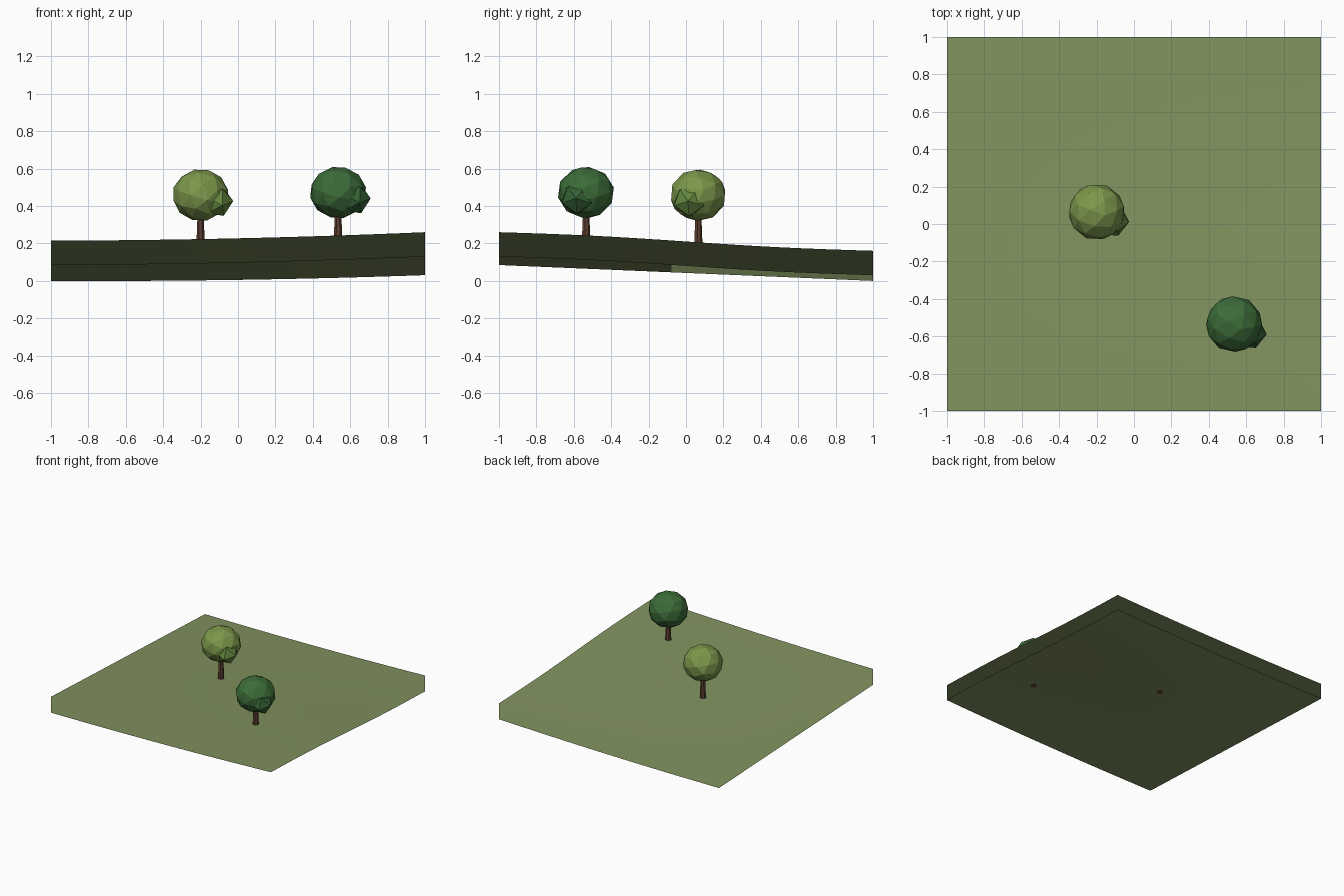
import bpy, bmesh, math
from mathutils import Vector

if "Cube" in bpy.data.objects:
    bpy.data.objects.remove(bpy.data.objects["Cube"])

SKIRT = 0.13


def material(name, rgb):
    m = bpy.data.materials.new(name)
    m.diffuse_color = (*rgb, 1)
    m.use_nodes = True
    m.node_tree.nodes["Principled BSDF"].inputs["Base Color"].default_value = m.diffuse_color
    return m


grass = material("grass", (0.22, 0.29, 0.115))
bark = material("bark", (0.11, 0.05, 0.03))
light_leaf = material("light_leaf", (0.20, 0.31, 0.07))
mid_leaf = material("mid_leaf", (0.13, 0.25, 0.05))
dark_leaf = material("dark_leaf", (0.045, 0.15, 0.04))
deep_leaf = material("deep_leaf", (0.035, 0.12, 0.035))


def height(x, y):
    # gently sloping ground with a slight dip and swell
    return (0.191 + 0.019 * x - 0.046 * y - 0.0037 * x * y
            - 0.010 * (1 - x * x) - 0.006 * math.sin(math.pi * y) * (x + 1) / 2)


def ground_normal(x, y, d=0.01):
    return Vector((height(x - d, y) - height(x + d, y),
                   height(x, y - d) - height(x, y + d), 2 * d)).normalized()


def finish(name, bm, mat):
    me = bpy.data.meshes.new(name)
    bm.to_mesh(me)
    bm.free()
    me.materials.append(mat)
    ob = bpy.data.objects.new(name, me)
    bpy.context.collection.objects.link(ob)
    return ob


# Ground: curved sheet with a skirt around its rim, open underneath
bm = bmesh.new()
bmesh.ops.create_grid(bm, x_segments=16, y_segments=16, size=1)
for v in bm.verts:
    v.co.z = height(v.co.x, v.co.y)
rim = [e for e in bm.edges if e.is_boundary]
ext = bmesh.ops.extrude_edge_only(bm, edges=rim)
for v in ext["geom"]:
    if isinstance(v, bmesh.types.BMVert):
        v.co.z -= SKIRT
bmesh.ops.recalc_face_normals(bm, faces=bm.faces)
if sum(f.normal.z for f in bm.faces) < 0:
    bmesh.ops.reverse_faces(bm, faces=bm.faces)
for f in bm.faces:
    f.smooth = True
ground = finish("ground", bm, grass)
# The skirt blends into the sheet by sharing its shading normals
ground.data.normals_split_custom_set_from_vertices(
    [ground_normal(v.co.x, v.co.y) for v in ground.data.vertices])


def leaf_ball(name, loc, radius, squash, detail, turn, mat):
    bm = bmesh.new()
    bmesh.ops.create_icosphere(bm, subdivisions=detail, radius=radius)
    ob = finish(name, bm, mat)
    ob.data.transform(turn)
    ob.location = loc
    ob.scale.z = squash


def tree(name, x, y, crown_z, turn, crown_mat, side_mat):
    from mathutils import Euler
    # Tapered trunk sunk slightly into the ground
    base = height(x, y) - 0.004
    top_z = crown_z - 0.08
    bm = bmesh.new()
    bmesh.ops.create_cone(bm, cap_ends=True, segments=7, radius1=0.024,
                          radius2=0.016, depth=top_z - base)
    finish(name + "_trunk", bm, bark).location = (x, y, (top_z + base) / 2)
    # Faceted crown with a smaller side clump pointing right
    centre = Vector((x, y, crown_z))
    leaf_ball(name + "_crown", centre, 0.152, 0.92, 2,
              Euler((0.2, 0.25, turn)).to_matrix().to_4x4(), crown_mat)
    leaf_ball(name + "_side_clump", centre + Vector((0.082, -0.045, -0.032)),
              0.093, 0.95, 1,
              Euler((0, math.pi / 2, -0.1)).to_matrix().to_4x4(), side_mat)


tree("light_tree", -0.20, 0.065, 0.458, 0.3, light_leaf, mid_leaf)
tree("dark_tree", 0.535, -0.535, 0.472, 0.1, dark_leaf, deep_leaf)
